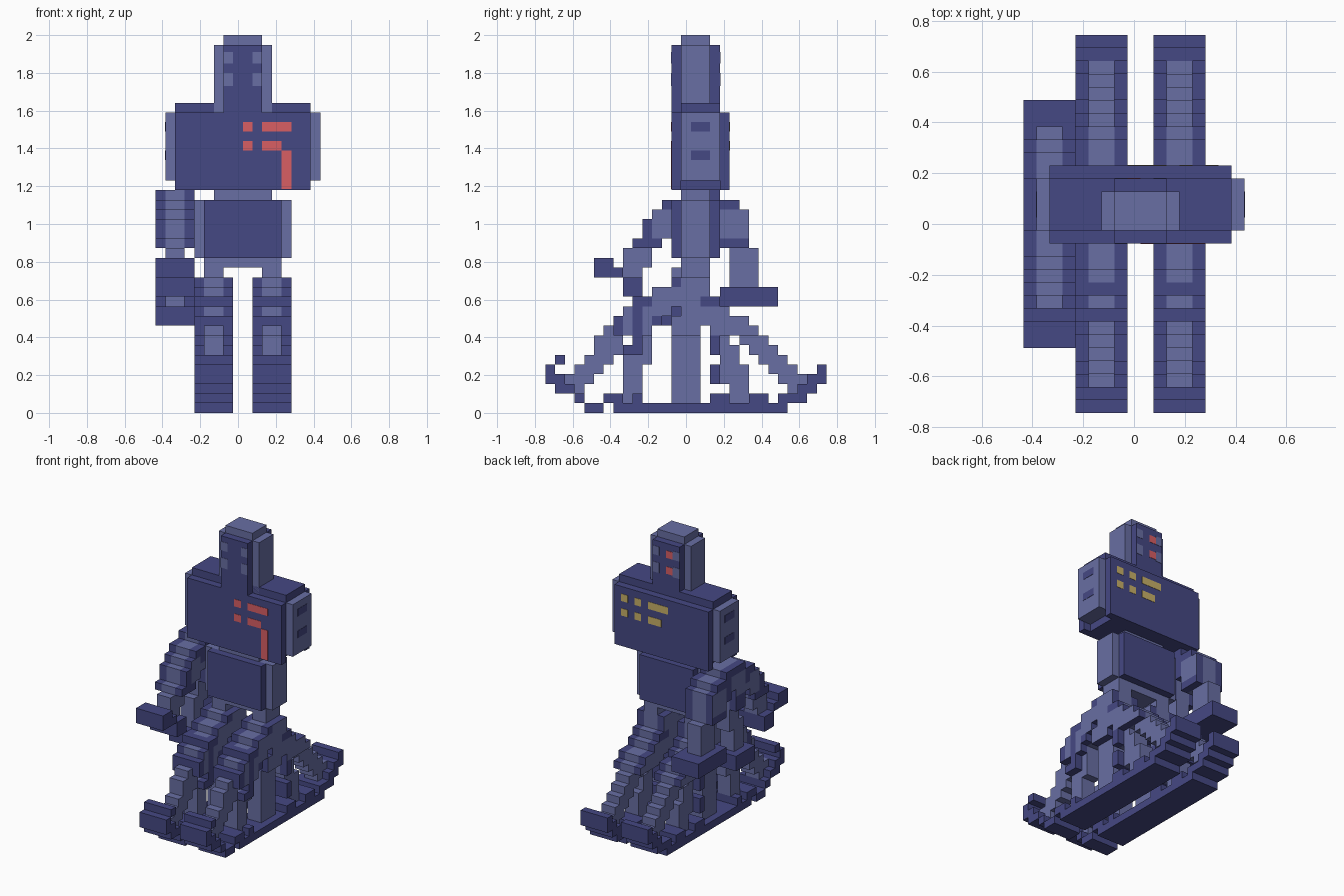
import bpy, bmesh, math
from mathutils import Vector

if "Cube" in bpy.data.objects:
    bpy.data.objects.remove(bpy.data.objects["Cube"])

V = 2 / 39                      # size of one cube of the blocky grid
OX, OY = -8.5 * V, -14.5 * V    # grid origin


def material(name, rgb):
    m = bpy.data.materials.new(name)
    lin = [((c / 255 + 0.055) / 1.055) ** 2.4 for c in rgb]
    m.diffuse_color = (*lin, 1)
    m.use_nodes = True
    m.node_tree.nodes["Principled BSDF"].inputs["Base Color"].default_value = m.diffuse_color
    return m


DARK = material("dark blue", (69, 72, 131))
LIGHT = material("pale blue", (104, 110, 163))
RED = material("red", (216, 94, 100))
GOLD = material("gold", (200, 176, 104))


def finish(name, bm, mats):
    bmesh.ops.remove_doubles(bm, verts=bm.verts, dist=1e-5)
    me = bpy.data.meshes.new(name)
    bm.to_mesh(me)
    bm.free()
    for m in mats:
        me.materials.append(m)
    ob = bpy.data.objects.new(name, me)
    bpy.context.collection.objects.link(ob)
    return ob


def box(name, lo, hi, mat):
    """Box between two corners in metres."""
    bm = bmesh.new()
    bmesh.ops.create_cube(bm, size=1)
    for v in bm.verts:
        v.co = Vector([a + (b - a) * (c + 0.5) for a, b, c in zip(lo, hi, v.co)])
    return finish(name, bm, [mat])


def block(name, x, y, z, mat):
    """Box given in whole grid cells."""
    return box(name, (OX + x[0] * V, OY + y[0] * V, z[0] * V),
               (OX + x[1] * V, OY + y[1] * V, z[1] * V), mat)


# head
block("head_core", (6, 12), (14, 17), (31, 38), LIGHT)
block("head_top", (7, 11), (14, 17), (38, 39), LIGHT)
block("face_plate", (7, 11), (13, 14), (31, 38), DARK)
block("head_back_plate", (7, 11), (17, 18), (31, 38), DARK)

# chest
block("chest_core", (1, 17), (14, 18), (24, 31), LIGHT)
block("shoulder_top", (2, 16), (14, 18), (31, 32), DARK)
block("chest_front", (2, 16), (13, 14), (23, 31), DARK)
block("chest_back", (2, 16), (18, 19), (23, 31), DARK)
block("chest_underside", (3, 15), (14, 18), (23, 24), DARK)

# waist and hips
block("waist", (6, 12), (14, 17), (22, 23), LIGHT)
block("belly_core", (4, 14), (14, 17), (16, 22), LIGHT)
block("belly_front", (5, 13), (13, 14), (16, 22), DARK)
block("belly_back", (5, 13), (17, 18), (16, 22), DARK)
block("pelvis", (7, 11), (14, 17), (15, 16), LIGHT)
for s, x in (("left", 5), ("right", 11)):
    block("hip_" + s, (x, x + 2), (14, 17), (13, 16), LIGHT)


# thin painted plates
def plates(name, rects, y, mat):
    for i, (x0, x1, z0, z1) in enumerate(rects):
        box(f"{name}_{i}", (x0, y - 0.002, z0), (x1, y + 0.002, z1), mat)


FRONT, BACK = OY + 13 * V, OY + 19 * V
plates("chest_mark", [(.026, .077, 1.49, 1.54), (.128, .282, 1.49, 1.54),
                      (.026, .077, 1.39, 1.44), (.128, .231, 1.39, 1.44),
                      (.231, .282, 1.185, 1.39)], FRONT, RED)
plates("back_mark", [(.282, .333, 1.49, 1.54), (.18, .231, 1.49, 1.54), (-.026, .128, 1.49, 1.54),
                     (.282, .333, 1.39, 1.44), (.18, .231, 1.39, 1.44), (.026, .128, 1.39, 1.44)],
       BACK, GOLD)
EYES = [(-.077, -.026, 1.73, 1.80), (.077, .128, 1.73, 1.80),
        (-.077, -.026, 1.85, 1.91), (.077, .128, 1.85, 1.91)]
plates("eye", EYES, FRONT, LIGHT)
plates("back_eye", EYES, OY + 18 * V, LIGHT)
plates("back_lamp", [(-.026, .026, 1.74, 1.79), (-.026, .026, 1.85, 1.90)], OY + 18 * V, RED)
for s, x in (("left", OX + V), ("right", OX + 17 * V)):
    for i, z in enumerate((1.34, 1.49)):
        box(f"socket_{s}_{i}", (x - .002, .026, z), (x + .002, .128, z + .05), DARK)


# limbs: blocky side profiles from thick strokes, in narrow and full widths
def stroke_cells(strokes, nz):
    cells = set()
    for pts, r in strokes:
        for j in range(29):
            for k in range(nz):
                p = Vector((OY + (j + .5) * V, (k + .5) * V))
                for a, b in zip(pts, pts[1:]):
                    a, d = Vector(a), Vector(b) - Vector(a)
                    t = max(0, min(1, (p - a).dot(d) / d.length_squared))
                    if (p - a - d * t).length < r:
                        cells.add((j, k))
    return cells


def rect_cells(rects):
    return {(j, k) for j0, j1, k0, k1 in rects for j in range(j0, j1) for k in range(k0, k1)}


def limb(name, x0, thin, wide, solid, discs):
    """thin: pale, two cells wide. wide: four cells, pale centre strip. solid: all dark.
    Flanks of wide cells are pale inside the joint discs."""
    wide = wide - solid
    vox = {(s, *c) for c in wide | solid for s in range(3)} | {(1, *c) for c in thin}
    bm = bmesh.new()
    xs = [OX + (x0 + i) * V for i in (0, 1, 3, 4)]

    def quad(pts, mi):
        bm.faces.new([bm.verts.new(p) for p in pts]).material_index = mi

    for s, j, k in vox:
        y0, y1, z0, z1 = OY + j * V, OY + (j + 1) * V, k * V, (k + 1) * V
        ring = [(y0, z0), (y1, z0), (y1, z1), (y0, z1)]
        mid = Vector(((y0 + y1) / 2, (z0 + z1) / 2))
        if (j, k) in solid:
            edge = flank = 0
        elif (j, k) in wide:
            edge = int(s == 1)
            flank = int(any((mid - Vector(d)).length < .085 for d in discs))
        else:
            edge = flank = 1
        if (s - 1, j, k) not in vox:
            quad([(xs[s], *p) for p in reversed(ring)], flank)
        if (s + 1, j, k) not in vox:
            quad([(xs[s + 1], *p) for p in ring], flank)
        for e, (dj, dk) in enumerate([(0, -1), (1, 0), (0, 1), (-1, 0)]):
            if (s, j + dj, k + dk) not in vox:
                a, b = ring[e], ring[(e + 1) % 4]
                quad([(xs[s], *b), (xs[s], *a), (xs[s + 1], *a), (xs[s + 1], *b)], edge)
    bmesh.ops.recalc_face_normals(bm, faces=bm.faces)
    return finish(name, bm, [DARK, LIGHT])


# legs: a fan of walking poses standing on runner plates
leg = stroke_cells([
    ([(.05, .69), (-.18, .58), (-.30, .50), (-.57, .16)], .062),
    ([(.03, .68), (-.15, .55), (-.25, .40), (-.27, .08)], .055),
    ([(.05, .68), (-.02, .45), (-.05, .08)], .045),
    ([(.03, .70), (.03, .05)], .055),
    ([(.05, .68), (.15, .50), (.22, .30), (.29, .10)], .062),
    ([(.05, .66), (.18, .50), (.32, .43), (.61, .14)], .062),
], 14)
feet = rect_cells([(7, 25, 0, 1), (4, 6, 0, 1),
                   (0, 1, 3, 5), (1, 2, 2, 4), (2, 3, 2, 3), (3, 4, 1, 2), (1, 2, 5, 6),
                   (28, 29, 3, 5), (27, 28, 2, 4), (26, 27, 1, 3), (24, 26, 1, 2),
                   (6, 8, 1, 2), (9, 10, 1, 2), (17, 18, 3, 5), (17, 19, 1, 2), (21, 23, 1, 2)])
knees = {c for c in leg if c[1] >= 8 and 7 <= c[0] <= 21} | \
        {c for c in leg if c[1] >= 6 and c[0] in (8, 9, 16, 17)}
for s, x in (("left", 4), ("right", 10)):
    limb("legs_" + s, x, leg, knees, feet | {c for c in knees if c[0] in (7, 9)},
         [(-.12, .60), (-.26, .48), (0, .5), (.14, .5), (.28, .45), (.03, .66)])

# single arm on one side, swinging through three poses
arm = stroke_cells([
    ([(.02, 1.12), (-.14, 1.0), (-.28, .78)], .068),
    ([(.05, 1.12), (-.02, .60)], .055),
    ([(.08, 1.12), (.26, 1.03), (.31, .70)], .075),
], 23)
hands = rect_cells([(5, 7, 14, 16), (7, 8, 14, 15), (8, 10, 12, 14),
                    (12, 16, 9, 11), (18, 24, 11, 13)])
limb("arm_left", 0, arm, {c for c in arm if c[1] >= 17}, hands,
     [(-.12, 1.0), (.05, 1.05), (.27, 1.0)])
